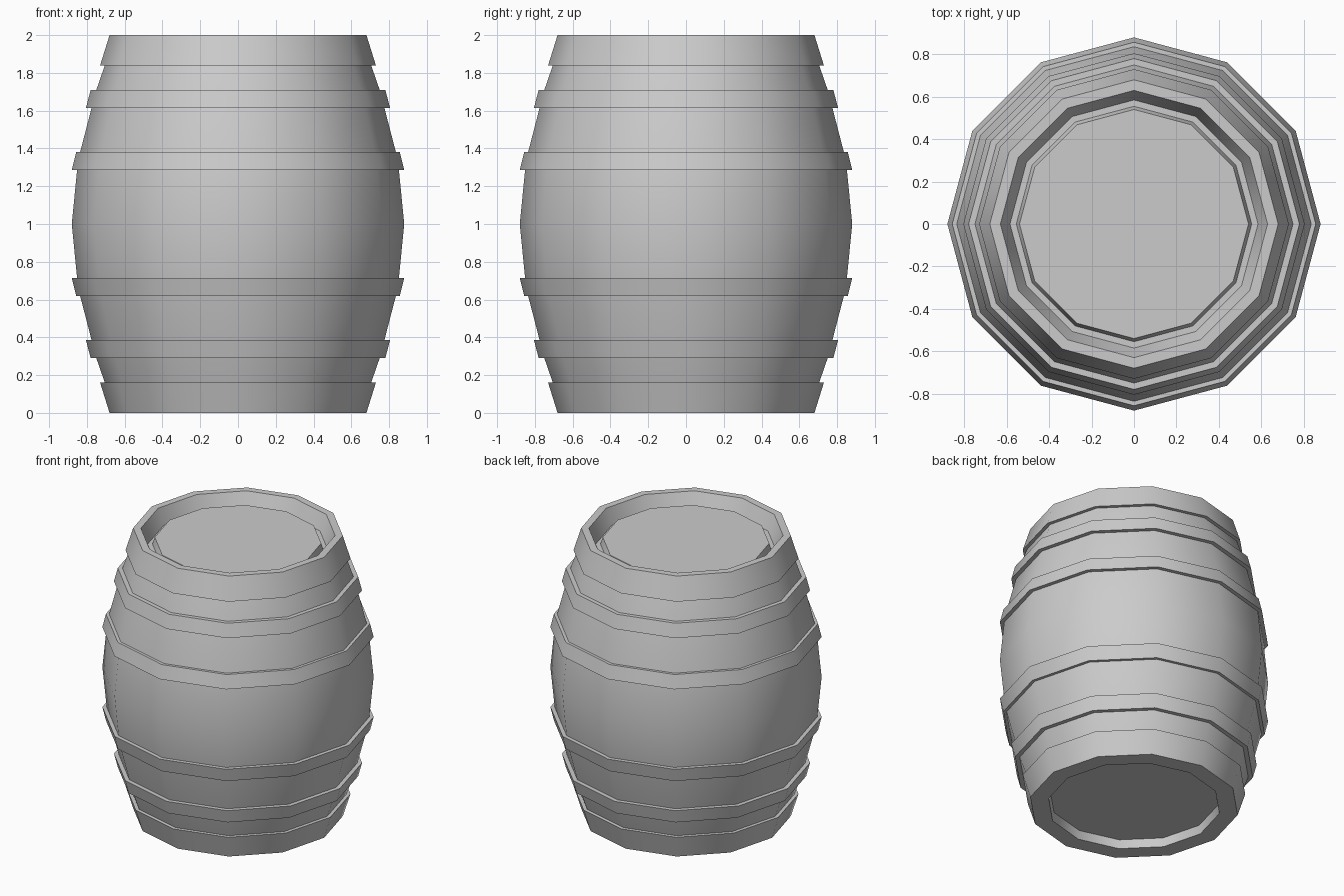
import bpy, bmesh, math

if "Cube" in bpy.data.objects:
    bpy.data.objects.remove(bpy.data.objects["Cube"])

SIDES = 12


def lathe(name, profile, closed=False):
    """Revolve (radius, z) points around z; open profiles start and end on the axis."""
    bm = bmesh.new()
    rings = []
    for r, z in profile:
        if r == 0:
            rings.append([bm.verts.new((0, 0, z))] * SIDES)
        else:
            rings.append([bm.verts.new((r * math.cos(math.tau * i / SIDES),
                                        r * math.sin(math.tau * i / SIDES), z))
                          for i in range(SIDES)])
    pairs = list(zip(rings, rings[1:]))
    if closed:
        pairs.append((rings[-1], rings[0]))
    for a, b in pairs:
        for i in range(SIDES):
            j = (i + 1) % SIDES
            bm.faces.new(dict.fromkeys((a[i], a[j], b[j], b[i])))
    bmesh.ops.recalc_face_normals(bm, faces=bm.faces)
    mesh = bpy.data.meshes.new(name)
    bm.to_mesh(mesh)
    bm.free()
    ob = bpy.data.objects.new(name, mesh)
    bpy.context.collection.objects.link(ob)
    bpy.ops.object.select_all(action='DESELECT')
    ob.select_set(True)
    bpy.context.view_layer.objects.active = ob
    bpy.ops.object.shade_smooth_by_angle(angle=math.radians(35))
    return ob


# Bulging wooden body, with recessed underside and raised lid inside the top rim
side = [(0.655, 0), (0.705, 0.16), (0.75, 0.29), (0.775, 0.385),
        (0.836, 0.62), (0.852, 0.715)]
upper = [(r, 2 - z) for r, z in reversed(side)]
underside = [(0, 0.06), (0.55, 0.06), (0.56, 0)]
top = [(0.63, 2), (0.585, 1.89), (0.555, 1.89), (0.54, 1.94), (0, 1.94)]
lathe("barrel_body", underside + side + [(0.88, 1.0)] + upper + top)

# Metal hoops, mirrored about mid height: (z low, z high, r low, r high, inner r low, inner r high)
hoops = {
    "end_hoop": (0, 0.16, 0.68, 0.73, 0.655, 0.70),
    "quarter_hoop": (0.29, 0.385, 0.78, 0.805, 0.74, 0.765),
    "belly_hoop": (0.62, 0.715, 0.857, 0.88, 0.826, 0.842),
}
for name, (z0, z1, r0, r1, i0, i1) in hoops.items():
    ring = [(i0, z0), (r0, z0), (r1, z1), (i1, z1)]
    lathe("lower_" + name, ring, closed=True)
    lathe("upper_" + name, [(r, 2 - z) for r, z in ring], closed=True)
